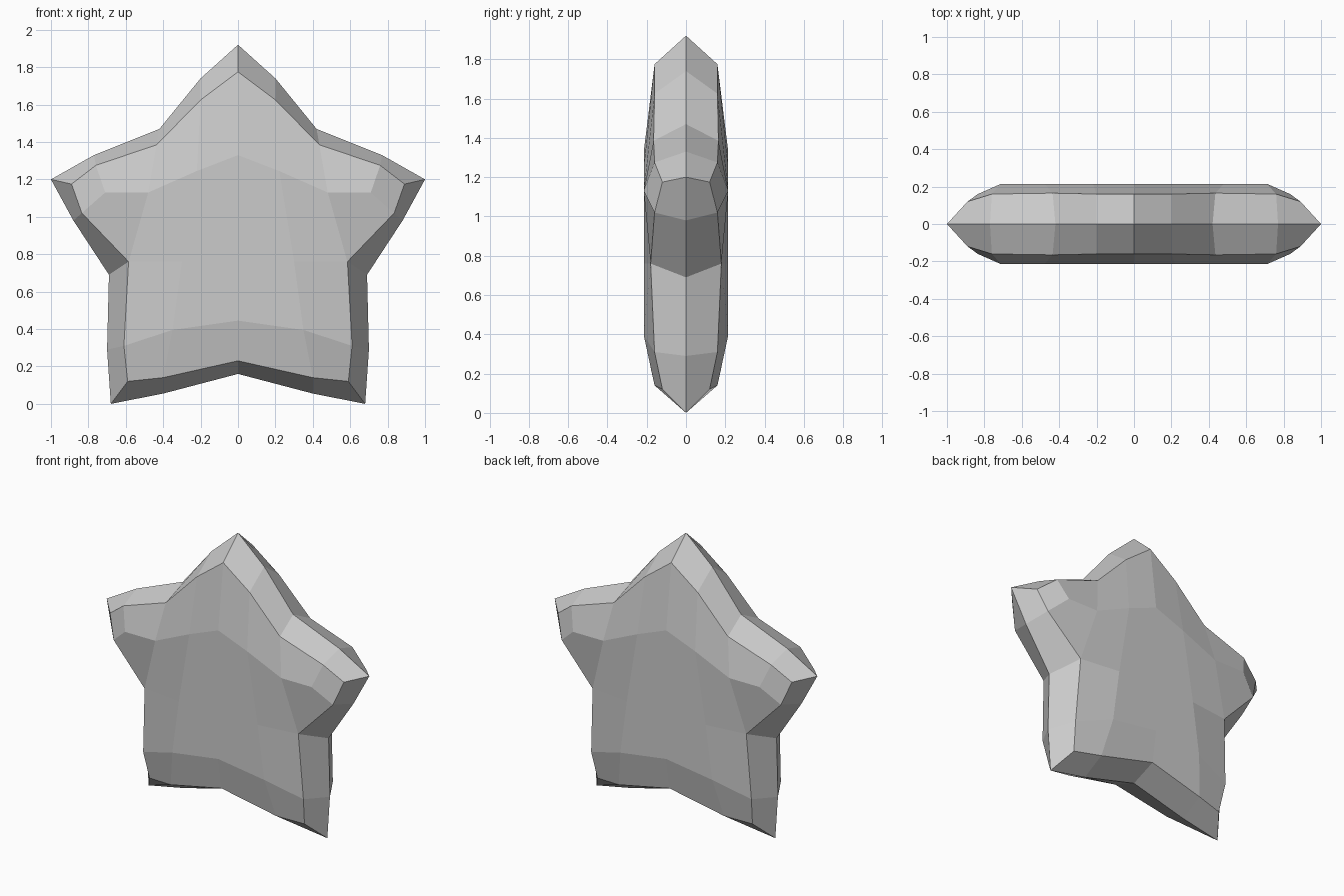
import bpy, bmesh

if "Cube" in bpy.data.objects:
    bpy.data.objects.remove(bpy.data.objects["Cube"])

# Right half of the star, (x, z) silhouette from the top point down to the bottom notch
edge = [(0, 1.92), (.20, 1.74), (.42, 1.47), (.77, 1.33), (1, 1.20), (.88, .98),
        (.69, .69), (.70, .29), (.68, 0), (.40, .055), (0, .16)]
# Bevel ring (x, z, depth)
ring = [(0, 1.775, .16), (.20, 1.625, .16), (.435, 1.385, .165), (.76, 1.275, .16),
        (.89, 1.175, .12), (.835, 1.02, .16), (.585, .76, .18), (.61, .31, .16),
        (.59, .12, .12), (.40, .14, .16), (0, .23, .18)]
# Raised flat panel, all at one depth
panel = dict(A=(0, 1.33), B=(.22, 1.245), C=(.48, 1.13), D=(.71, 1.13),
             E=(.30, .76), F=(.35, .395), G=(0, .445))

bm = bmesh.new()
o = [bm.verts.new((x, 0, z)) for x, z in edge]
r = [bm.verts.new((x, -d, z)) for x, z, d in ring]
p = {k: bm.verts.new((x, -.215, z)) for k, (x, z) in panel.items()}

# Sloping rim, then faces joining the ring to the panel
for i in range(len(o) - 1):
    bm.faces.new((o[i], r[i], r[i + 1], o[i + 1]))
for ids, keys in [((0, 1), "BA"), ((1, 2), "CB"), ((2, 3), "DC"), ((3, 4, 5), "D"),
                  ((5, 6), "CD"), ((6,), "EBC"), ((6, 7), "FE"), ((7, 8, 9), "F"),
                  ((9, 10), "GF"), ((), "ABEFG")]:
    bm.faces.new([r[i] for i in ids] + [p[k] for k in keys])

# Mirror the quarter left and back
for axis in (0, 1):
    dup = bmesh.ops.duplicate(bm, geom=bm.verts[:] + bm.edges[:] + bm.faces[:])["geom"]
    for v in (g for g in dup if isinstance(g, bmesh.types.BMVert)):
        v.co[axis] *= -1
    bmesh.ops.remove_doubles(bm, verts=bm.verts[:], dist=.0005)
bmesh.ops.recalc_face_normals(bm, faces=bm.faces[:])

mesh = bpy.data.meshes.new("star")
bm.to_mesh(mesh)
bm.free()
star = bpy.data.objects.new("star", mesh)
bpy.context.collection.objects.link(star)
